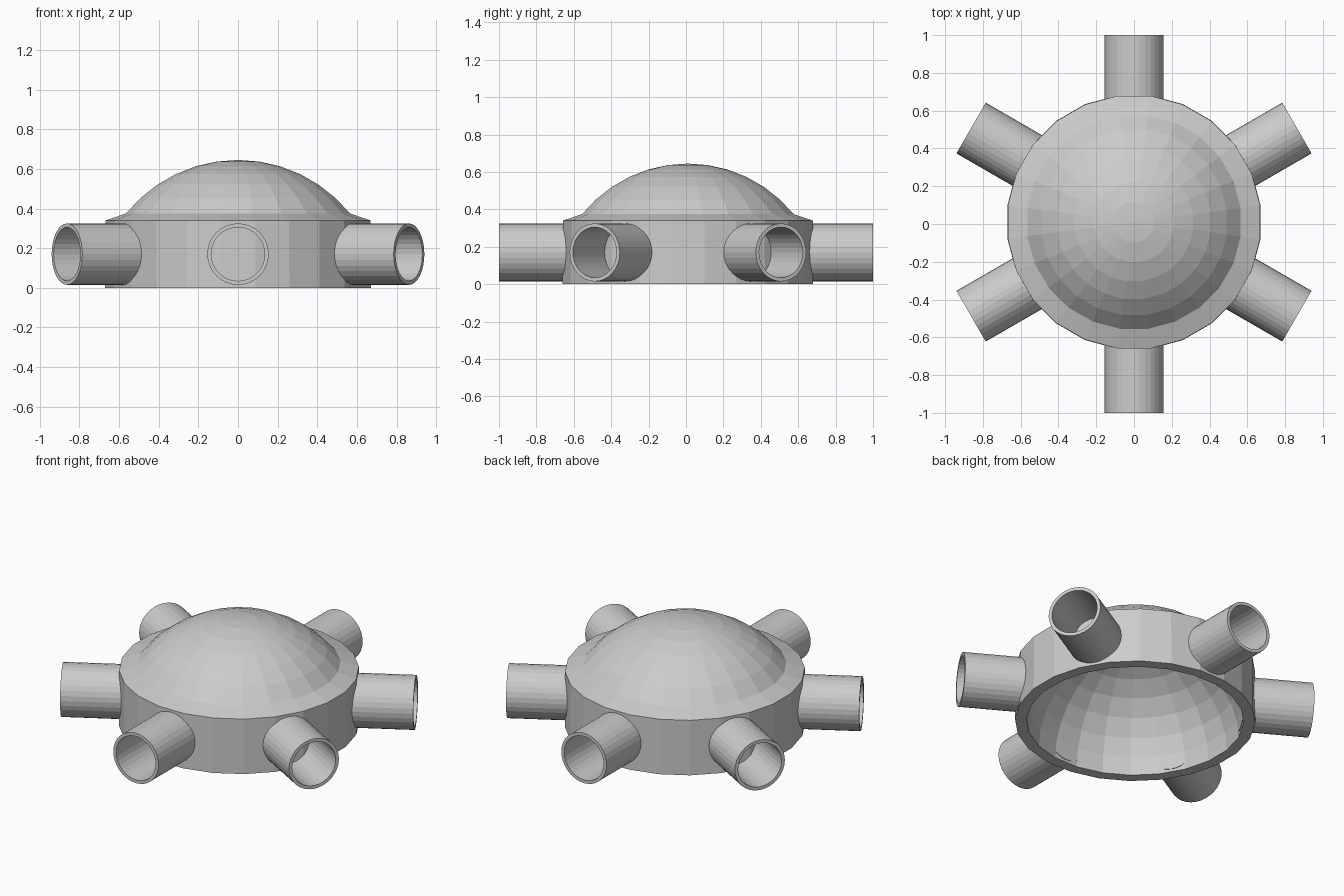
import bpy, math
from mathutils import Matrix

if "Cube" in bpy.data.objects:
    bpy.data.objects.remove(bpy.data.objects["Cube"])

CY = 0.01  # hub centre in y


def lathe(name, profile, sides, offset=0.0, closed=False):
    """Revolve (r, z) points around z; r = 0 makes a pole."""
    verts, faces, rings = [], [], []
    for r, z in profile:
        if r < 1e-6:
            rings.append([len(verts)] * sides)
            verts.append((0, 0, z))
        else:
            rings.append(list(range(len(verts), len(verts) + sides)))
            for i in range(sides):
                a = 2 * math.pi * (i + offset) / sides
                verts.append((r * math.cos(a), r * math.sin(a), z))
    pairs = list(zip(rings, rings[1:]))
    if closed:
        pairs.append((rings[-1], rings[0]))
    for a, b in pairs:
        for i in range(sides):
            j = (i + 1) % sides
            f = list(dict.fromkeys((a[i], a[j], b[j], b[i])))
            faces.append(f)
    me = bpy.data.meshes.new(name)
    me.from_pydata(verts, [], faces)
    ob = bpy.data.objects.new(name, me)
    bpy.context.collection.objects.link(ob)
    return ob


# Hollow hub: domed inside, rim, straight wall, sloped lip, shallow dome
N = 8
inner = [(0.61 * math.cos(t), 0.56 * math.sin(t))
         for t in (math.pi / 2 * (1 - i / N) for i in range(N))] + [(0.61, 0)]
inner[0] = (0, 0.56)
R, zc = 0.737, 0.645 - 0.737
edge = math.asin(0.57 / R)
dome = [(R * math.sin(edge * (1 - i / 6)), zc + R * math.cos(edge * (1 - i / 6)))
        for i in range(7)]
hub = lathe("domed_hub", inner + [(0.676, 0), (0.674, 0.34)] + dome, 24, 0.5)
hub.location.y = CY

# Six radial sockets, open outside and butting into the hub wall
for k in range(6):
    a = math.radians(30 + 60 * k)
    end = 0.996
    if k == 1:
        end = 1.0 - CY
    if k == 4:
        end = 1.0 + CY
    tube = lathe(f"socket_{k + 1}",
                 [(0.135, 0.60), (0.155, 0.60), (0.155, end), (0.135, end)],
                 32, 0, True)
    tube.data.transform(Matrix.Translation((0, CY, 0.17))
                        @ Matrix.Rotation(a, 4, 'Z')
                        @ Matrix.Rotation(math.pi / 2, 4, 'Y'))
